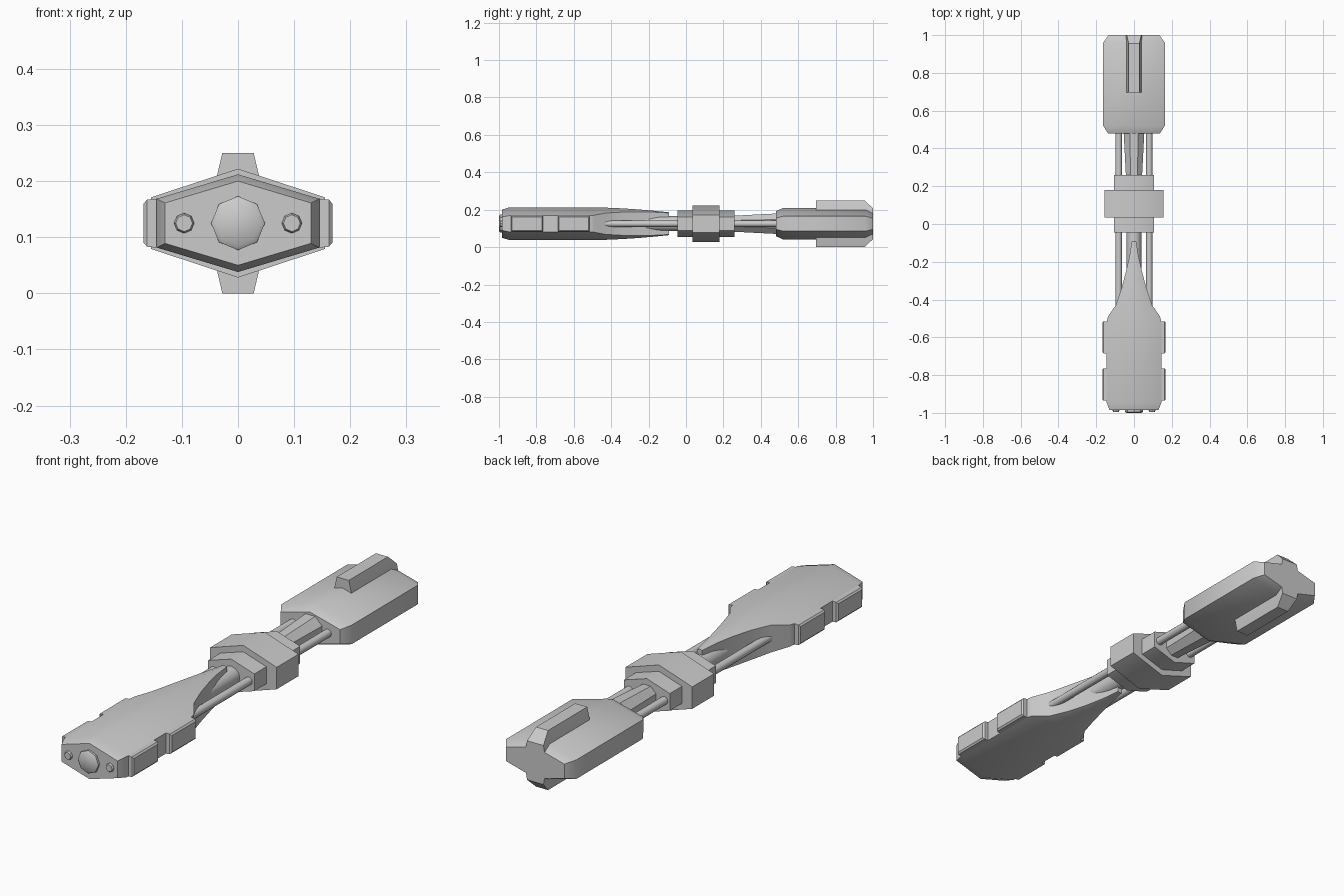
import bpy, bmesh, math

if "Cube" in bpy.data.objects:
    bpy.data.objects.remove(bpy.data.objects["Cube"])

ZC = 0.125  # height of the long axis


def finish(name, bm, angle=40):
    bmesh.ops.recalc_face_normals(bm, faces=bm.faces)
    me = bpy.data.meshes.new(name)
    bm.to_mesh(me)
    bm.free()
    ob = bpy.data.objects.new(name, me)
    bpy.context.collection.objects.link(ob)
    bpy.ops.object.select_all(action='DESELECT')
    ob.select_set(True)
    bpy.context.view_layer.objects.active = ob
    bpy.ops.object.shade_smooth_by_angle(angle=math.radians(angle))
    return ob


def loft(name, rings):
    # skin equal-length rings of points and cap both ends
    bm = bmesh.new()
    vs = [[bm.verts.new(p) for p in r] for r in rings]
    n = len(vs[0])
    for a, b in zip(vs, vs[1:]):
        for i in range(n):
            j = (i + 1) % n
            bm.faces.new((a[i], a[j], b[j], b[i]))
    bm.faces.new(vs[0])
    bm.faces.new(vs[-1])
    return finish(name, bm)


def hexagon(y, w, top, side):
    # flattened hexagon: half width, half height at ridge, half height at side
    pts = [(0, top), (w, side), (w, -side), (0, -top), (-w, -side), (-w, side)]
    return [(x, y, ZC + z) for x, z in pts]


def circle(x, y, r, n, turn=0.0):
    return [(x + r * math.sin(math.tau * (i + turn) / n), y,
             ZC + r * math.cos(math.tau * (i + turn) / n)) for i in range(n)]


# rear block with chamfered ends
loft("rear_block", [hexagon(0.48, 0.138, 0.066, 0.03),
                    hexagon(0.52, 0.163, 0.085, 0.04),
                    hexagon(0.96, 0.163, 0.085, 0.04),
                    hexagon(1.0, 0.135, 0.066, 0.03)])

# fins above and below the rear block
for name, s in (("upper_fin", 1), ("lower_fin", -1)):
    def slab(z, w, y1):
        return [(x, y, ZC + s * z) for x, y in
                ((-w, 0.695), (w, 0.695), (w, y1), (-w, y1))]
    loft(name, [slab(0.05, 0.044, 1.0), slab(0.082, 0.038, 1.0),
                slab(0.125, 0.028, 0.955)])

# middle collar: narrow sleeve and wide ring
loft("collar_sleeve", [hexagon(y, 0.107, 0.07, 0.036) for y in (-0.045, 0.26)])
loft("collar_ring", [hexagon(y, 0.155, 0.097, 0.046) for y in (0.035, 0.18)])

# central shafts either side of the collar
loft("rear_shaft", [circle(0, 0.25, 0.046, 8, 0.5), circle(0, 0.50, 0.06, 8, 0.5)])
loft("front_shaft", [circle(0, -0.35, 0.04, 12), circle(0, 0.0, 0.04, 12)])

# thin side rods
for side in (-1, 1):
    loft("side_rod", [circle(side * 0.081, y, 0.017, 12) for y in (-0.52, 0.50)])

# front body tapering to a narrow blade
profile = [(-0.985, 0.130, 0.075), (-0.945, 0.145, 0.087), (-0.52, 0.145, 0.087),
           (-0.49, 0.138, 0.087), (-0.43, 0.096, 0.086), (-0.34, 0.066, 0.082),
           (-0.25, 0.042, 0.076), (-0.17, 0.024, 0.069), (-0.09, 0.011, 0.061)]
loft("front_body", [hexagon(y, w, t, t - 0.3 * w) for y, w, t in profile])

# chamfered side panels
for side in (-1, 1):
    for y0, y1 in ((-0.935, -0.765), (-0.685, -0.515)):
        def plate(x, h, inset):
            return [(side * x, y, ZC + z) for y, z in
                    ((y0 + inset, -h), (y1 - inset, -h), (y1 - inset, h), (y0 + inset, h))]
        loft("side_panel", [plate(0.13, 0.045, 0), plate(0.162, 0.042, 0),
                            plate(0.168, 0.035, 0.006)])

# bolts on the front face
for name, x, r, y in (("centre_bolt", 0, 0.048, -1.0),
                      ("small_bolt", -0.096, 0.018, -0.994),
                      ("small_bolt", 0.096, 0.018, -0.994)):
    loft(name, [circle(x, -0.97, r, 8), circle(x, y + 0.006, r, 8),
                circle(x, y, r * 0.83, 8)])
